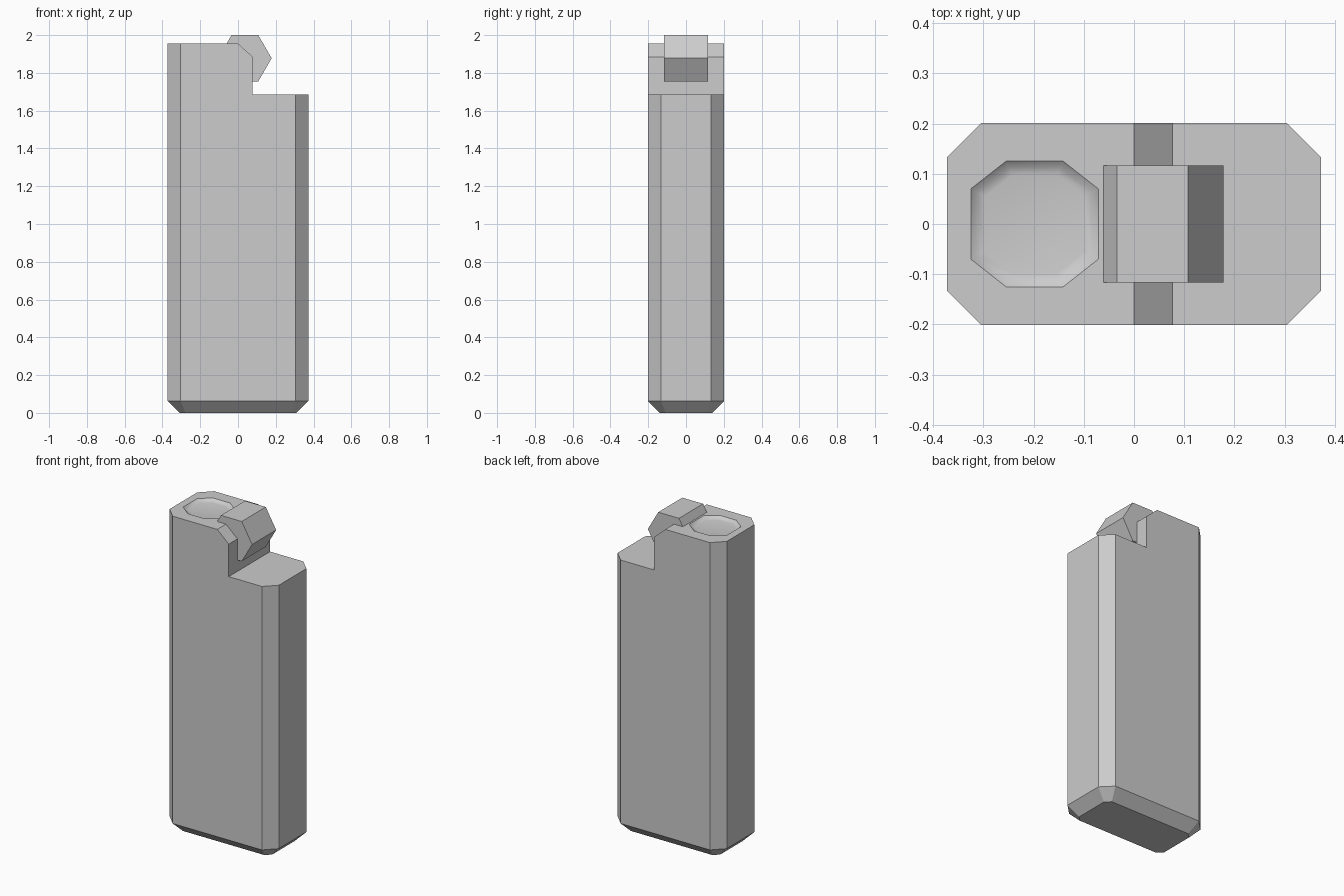
import bpy
import bmesh
from math import cos, sin, pi, tan

if "Cube" in bpy.data.objects:
    bpy.data.objects.remove(bpy.data.objects["Cube"], do_unlink=True)

grey = bpy.data.materials.new("light_grey")
grey.use_nodes = True
grey.diffuse_color = (0.604, 0.604, 0.604, 1)
grey.node_tree.nodes["Principled BSDF"].inputs["Base Color"].default_value = grey.diffuse_color


def loft(name, rings, smooth=False):
    """Skin a stack of equal-length point loops and cap both ends."""
    bm = bmesh.new()
    loops = [[bm.verts.new(p) for p in ring] for ring in rings]
    n = len(loops[0])
    for low, high in zip(loops, loops[1:]):
        for i in range(n):
            j = (i + 1) % n
            bm.faces.new((low[i], low[j], high[j], high[i]))
    bm.faces.new(loops[0][::-1])
    bm.faces.new(loops[-1])
    bmesh.ops.recalc_face_normals(bm, faces=bm.faces)
    for face in bm.faces:
        face.smooth = smooth
    mesh = bpy.data.meshes.new(name)
    bm.to_mesh(mesh)
    bm.free()
    mesh.materials.append(grey)
    obj = bpy.data.objects.new(name, mesh)
    bpy.context.collection.objects.link(obj)
    return obj


def octagon(hx, hy, cx, cy, z, x0=0):
    """Rectangle with cut corners: half sizes hx, hy and corner cuts cx, cy."""
    quarter = [(hx, hy - cy), (hx - cx, hy)]
    pts = quarter + [(-x, y) for x, y in quarter[::-1]]
    pts += [(-x, -y) for x, y in pts]
    return [(x0 + x, y, z) for x, y in pts]


def extrude_profile(name, profile, half):
    """Extrude an xz profile symmetrically along y."""
    return loft(name, [[(x, y, z) for x, z in profile] for y in (-half, half)])


def carve(target, cutter):
    mod = target.modifiers.new("carve", "BOOLEAN")
    mod.operation = "DIFFERENCE"
    mod.solver = "EXACT"
    mod.object = cutter
    bpy.context.view_layer.objects.active = target
    bpy.ops.object.modifier_apply(modifier=mod.name)
    bpy.data.objects.remove(cutter, do_unlink=True)


# Body: tall block with cut corners and a bevelled base
HX, HY, CUT, TOP, BASE = 0.372, 0.2015, 0.068, 1.955, 0.063
shrink = BASE * (2 - 2 ** 0.5)
body = loft("body", [
    octagon(HX - BASE, HY - BASE, CUT - shrink, CUT - shrink, 0),
    octagon(HX, HY, CUT, CUT, BASE),
    octagon(HX, HY, CUT, CUT, TOP),
])

# Step on the left shoulder, with a slanted upper edge
step = [(0.078, 1.685), (0.6, 1.685), (0.6, 2.2), (0, 2.2), (0, TOP), (0.078, 1.885)]
carve(body, extrude_profile("step_cutter", step, 0.4))

# Shallow softly shaded dish in the top
dish = [(1.0, 0.03), (1.0, 0), (0.9, -0.012), (0.78, -0.015)]
carve(body, loft("dish_cutter", [
    octagon(0.127 * s, 0.125 * s, 0.07 * s, 0.055 * s, TOP + dz, -0.198)
    for s, dz in dish], smooth=True))

# Six-sided wheel set into the slanted edge
R = 0.1415
wheel = [(0.0365 + R * cos(i * pi / 3), 1.8775 + R * sin(i * pi / 3)) for i in range(6)]
extrude_profile("wheel", wheel, 0.117)
